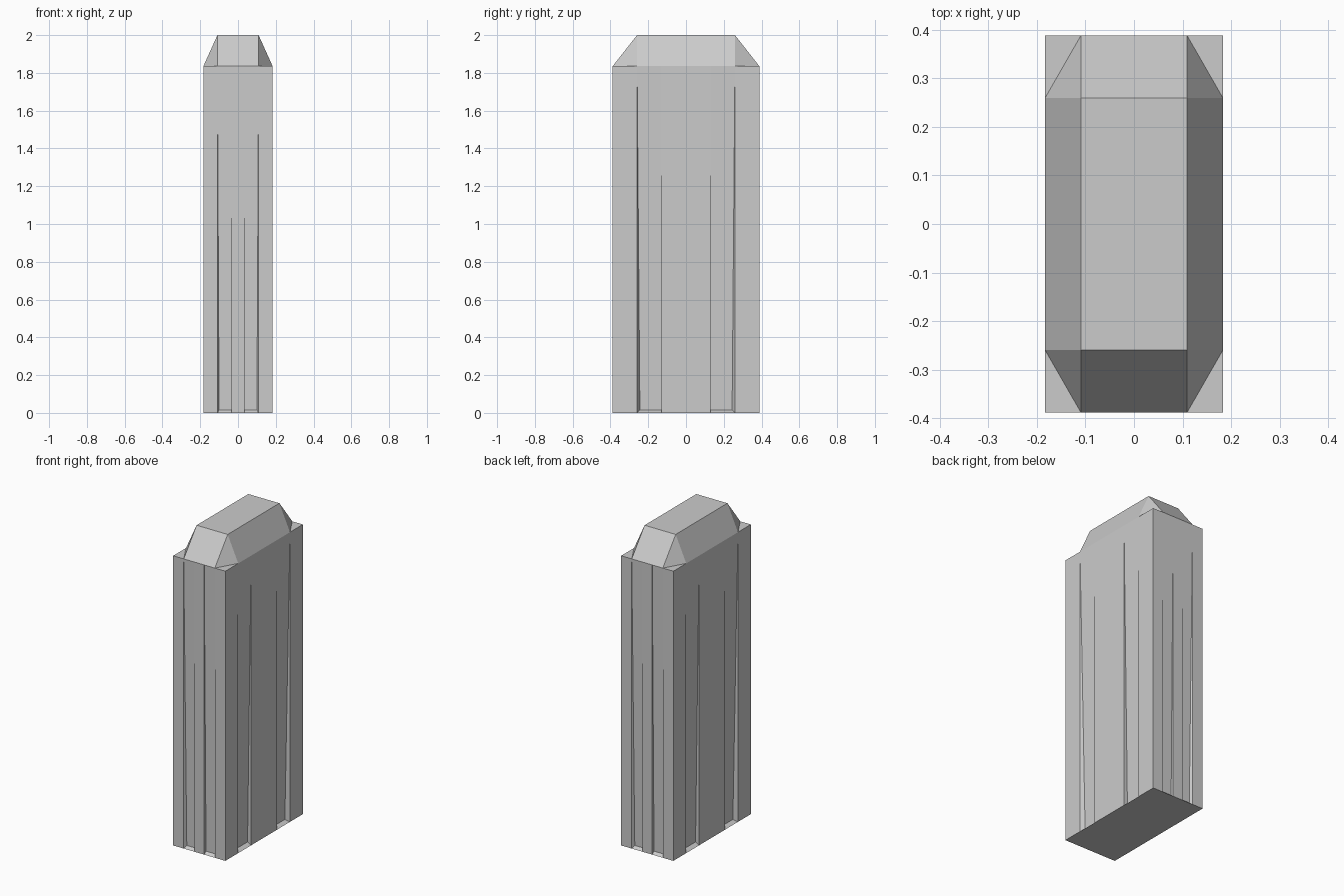
import bpy, bmesh

if "Cube" in bpy.data.objects:
    bpy.data.objects.remove(bpy.data.objects["Cube"])

HX, HY = 0.183, 0.388      # half footprint
PX, PY = 0.109, 0.259      # half size of the flat top, outer groove edges
GX, GY = 0.035, 0.13       # inner groove edges
EAVE, TOP, FLOOR = 1.836, 2.0, 0.015

bm = bmesh.new()


def face(points, sx, sy):
    bm.faces.new([bm.verts.new((x * sx, y * sy, z)) for x, y, z in points])


def wall(place, a, b, end, depth, taper, sx, sy):
    """Half a wall: flat strips either side of one tapered recess."""
    def p(t, d, z):
        return place(t, d) + (z,)
    for t0, t1 in ((0, a), (b, end)):
        face([p(t0, 0, 0), p(t1, 0, 0), p(t1, 0, EAVE), p(t0, 0, EAVE)], sx, sy)
    in_a, in_b = p(a, depth, FLOOR), p(b - taper, depth, FLOOR)
    face([in_a, in_b, p(b, 0, EAVE), p(a, 0, EAVE)], sx, sy)    # sloping panel
    face([p(a, 0, 0), p(b, 0, 0), in_b, in_a], sx, sy)          # sill
    face([p(a, 0, 0), in_a, p(a, 0, EAVE)], sx, sy)             # cheeks
    face([p(b, 0, 0), in_b, p(b, 0, EAVE)], sx, sy)


# One quarter of the tower, repeated in all four quadrants
for sx in (1, -1):
    for sy in (1, -1):
        wall(lambda t, d: (HX - d, t), GY, PY, HY, 0.025, 0.015, sx, sy)
        wall(lambda t, d: (t, HY - d), GX, PX, HX, 0.018, 0.009, sx, sy)
        # base
        face([(0, 0, 0), (HX, 0, 0), (HX, GY, 0), (HX, PY, 0), (HX, HY, 0),
              (PX, HY, 0), (GX, HY, 0), (0, HY, 0)], sx, sy)
        # flat top and sloping roof sides
        face([(0, 0, TOP), (PX, 0, TOP), (PX, PY, TOP), (0, PY, TOP)], sx, sy)
        face([(PX, 0, TOP), (HX, 0, EAVE), (HX, GY, EAVE), (HX, PY, EAVE), (PX, PY, TOP)], sx, sy)
        face([(0, PY, TOP), (0, HY, EAVE), (GX, HY, EAVE), (PX, HY, EAVE), (PX, PY, TOP)], sx, sy)
        # folded roof corner
        face([(PX, PY, TOP), (PX, HY, EAVE), (HX, PY, EAVE)], sx, sy)
        face([(PX, HY, EAVE), (HX, HY, EAVE), (HX, PY, EAVE)], sx, sy)

# Weld the quarters and merge coplanar faces
bmesh.ops.remove_doubles(bm, verts=bm.verts[:], dist=1e-5)
bmesh.ops.dissolve_limit(bm, angle_limit=0.002, verts=bm.verts[:], edges=bm.edges[:])
bmesh.ops.recalc_face_normals(bm, faces=bm.faces[:])

mesh = bpy.data.meshes.new("tower_block")
bm.to_mesh(mesh)
bm.free()
bpy.context.collection.objects.link(bpy.data.objects.new("tower_block", mesh))
